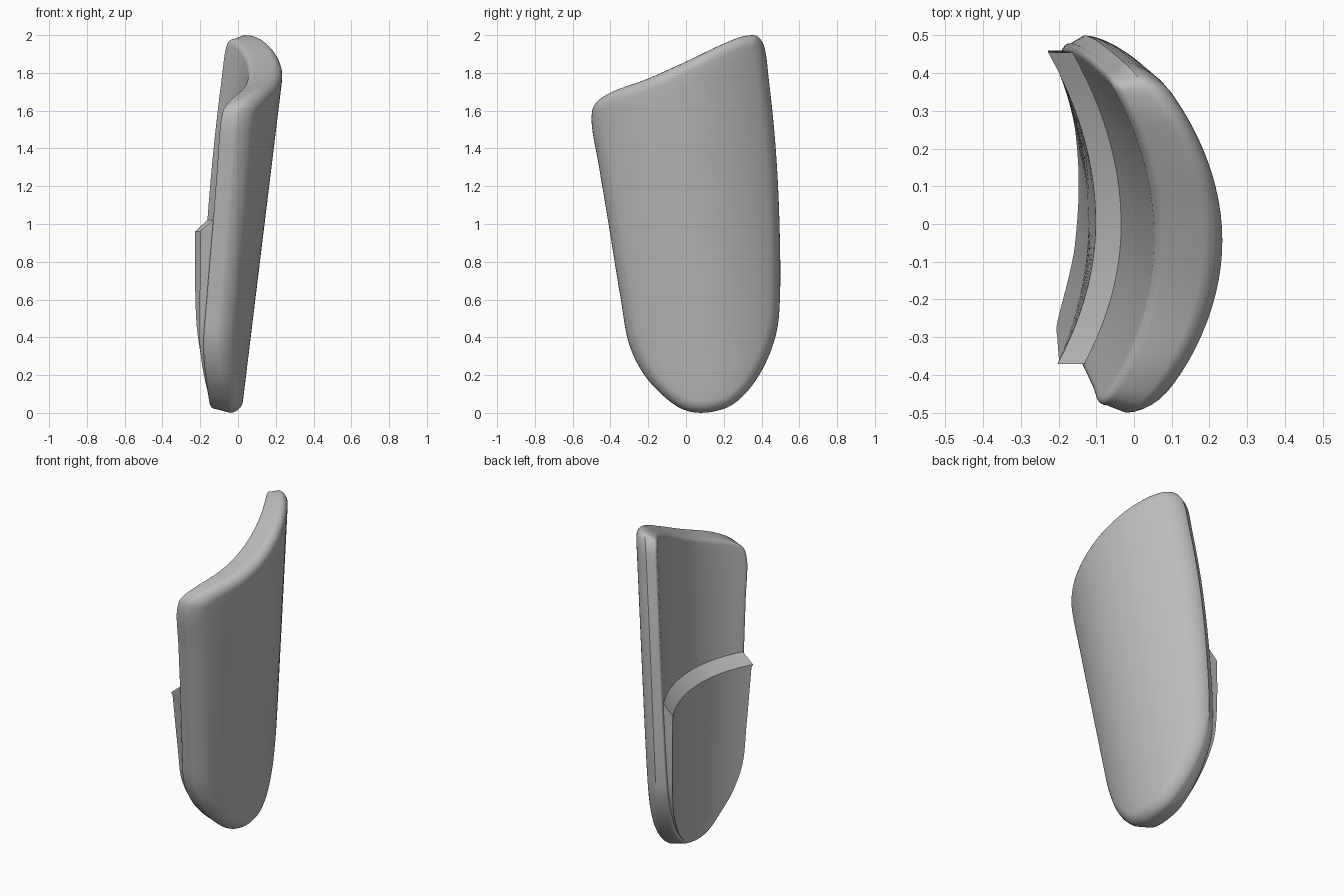
import bpy, bmesh, math
from mathutils import Vector

cube = bpy.data.objects.get("Cube")
if cube:
    bpy.data.objects.remove(cube)

grey = bpy.data.materials.new("plain_grey")
grey.use_nodes = True
colour = (0.5, 0.5, 0.5, 1)
grey.diffuse_color = colour
grey.node_tree.nodes["Principled BSDF"].inputs["Base Color"].default_value = colour


# Curved, leaning surfaces: x as a function of y and z
def bow(y, z, front, back):
    d = y - (0.1 - 0.1 * z)
    return (front if d < 0 else back) * d * d


def outer(y, z):
    return 0.232 + 0.122 * (z - 1.75) - bow(y, z, 0.85, 0.8)


def inner(y, z):
    return 0.05 + 0.115 * (z - 1.75) - bow(y, z, 0.72, 0.62)


def pad_face(y, z):
    return inner(y, z) - 0.06 * max(0, (z - 0.1) / 0.85)


# Smooth closed outline through a few (y, z) points
def smooth_loop(points, steps=6):
    p = [Vector(q) for q in points]
    n, loop = len(p), []
    for i in range(n):
        a, b, c, d = (p[(i + k) % n] for k in (-1, 0, 1, 2))
        # centripetal knots keep uneven spacing tidy
        t1 = math.sqrt((b - a).length)
        t2 = t1 + math.sqrt((c - b).length)
        t3 = t2 + math.sqrt((d - c).length)
        for s in range(steps):
            t = t1 + (t2 - t1) * s / steps
            u = a.lerp(b, t / t1)
            v = b.lerp(c, (t - t1) / (t2 - t1))
            w = c.lerp(d, (t - t2) / (t3 - t2))
            loop.append(u.lerp(v, t / t2).lerp(v.lerp(w, (t - t1) / (t3 - t1)), (t - t1) / (t2 - t1)))
    return loop


def inset(loop, dist):
    result = []
    for i, p in enumerate(loop):
        t = (loop[(i + 1) % len(loop)] - loop[i - 1]).normalized()
        result.append(p + Vector((t.y, -t.x)) * dist)
    return result


def ring(loop, surface, depth=0):
    return [Vector((surface(p.x, p.y) + depth, p.x, p.y)) for p in loop]


# Rings shrinking towards the centre, largest first
def fill_rings(loop, centre, surface, count=12):
    c = Vector(centre)
    return [ring([c.lerp(p, 1 - k / count) for p in loop], surface) for k in range(1, count)]


def loft(name, rings):
    bm = bmesh.new()
    rows = [[bm.verts.new(v) for v in r] for r in rings]
    for r, s in zip(rows, rows[1:]):
        for i in range(len(r)):
            bm.faces.new((r[i - 1], r[i], s[i], s[i - 1]))
    for r in (rows[0], rows[-1]):
        mid = bm.verts.new(sum((v.co for v in r), Vector()) / len(r))
        for i in range(len(r)):
            bm.faces.new((r[i - 1], r[i], mid))
    bmesh.ops.recalc_face_normals(bm, faces=bm.faces)
    mesh = bpy.data.meshes.new(name)
    bm.to_mesh(mesh)
    bm.free()
    mesh.materials.append(grey)
    obj = bpy.data.objects.new(name, mesh)
    bpy.context.collection.objects.link(obj)
    bpy.ops.object.select_all(action='DESELECT')
    obj.select_set(True)
    bpy.context.view_layer.objects.active = obj
    bpy.ops.object.shade_smooth_by_angle(angle=math.radians(35))
    return obj


outline = smooth_loop([
    (-0.5, 1.55), (-0.485, 1.63), (-0.41, 1.69), (-0.2, 1.77), (0, 1.86), (0.2, 1.955),
    (0.31, 1.995), (0.375, 1.995), (0.41, 1.95), (0.44, 1.75), (0.475, 1.4), (0.495, 1),
    (0.497, 0.6), (0.48, 0.43), (0.42, 0.26), (0.33, 0.12), (0.24, 0.04), (0.15, 0.008),
    (0.05, 0.002), (-0.03, 0.025), (-0.12, 0.09), (-0.22, 0.2), (-0.3, 0.36),
    (-0.345, 0.6), (-0.41, 1), (-0.46, 1.3)])
middle = (0.03, 1)

# Shell plate: outer face, rounded rim, inner face
arc = [math.radians(15 * k) for k in range(7)]
big, small, taper = 0.06, 0.03, 0.02
rim = [ring(inset(outline, big * (1 - math.sin(a))), outer, -big * (1 - math.cos(a))) for a in arc]
rim += [ring(inset(outline, taper + small * (1 - math.cos(a))), inner, small * (1 - math.sin(a))) for a in arc]
outside = fill_rings(inset(outline, big), middle, outer)[::-1]
inside = fill_rings(inset(outline, taper + small), middle, inner)
loft("shell_plate", outside + rim + inside)

# Raised lower pad on the inner face, with a sloping ledge along its top
ledge = 1.02
pad = [p for p in inset(outline, 0.04) if p.y < ledge - 0.01]
start, end = Vector((pad[-1].x, ledge)), Vector((pad[0].x, ledge))
pad += [start.lerp(end, k / 24) for k in range(25)]
top = [Vector((p.x, min(p.y, ledge - 0.06))) for p in pad]
loft("inner_pad", [ring(pad, inner, 0.03), ring(pad, inner), ring(top, pad_face)]
     + fill_rings(top, (0.06, 0.5), pad_face))
